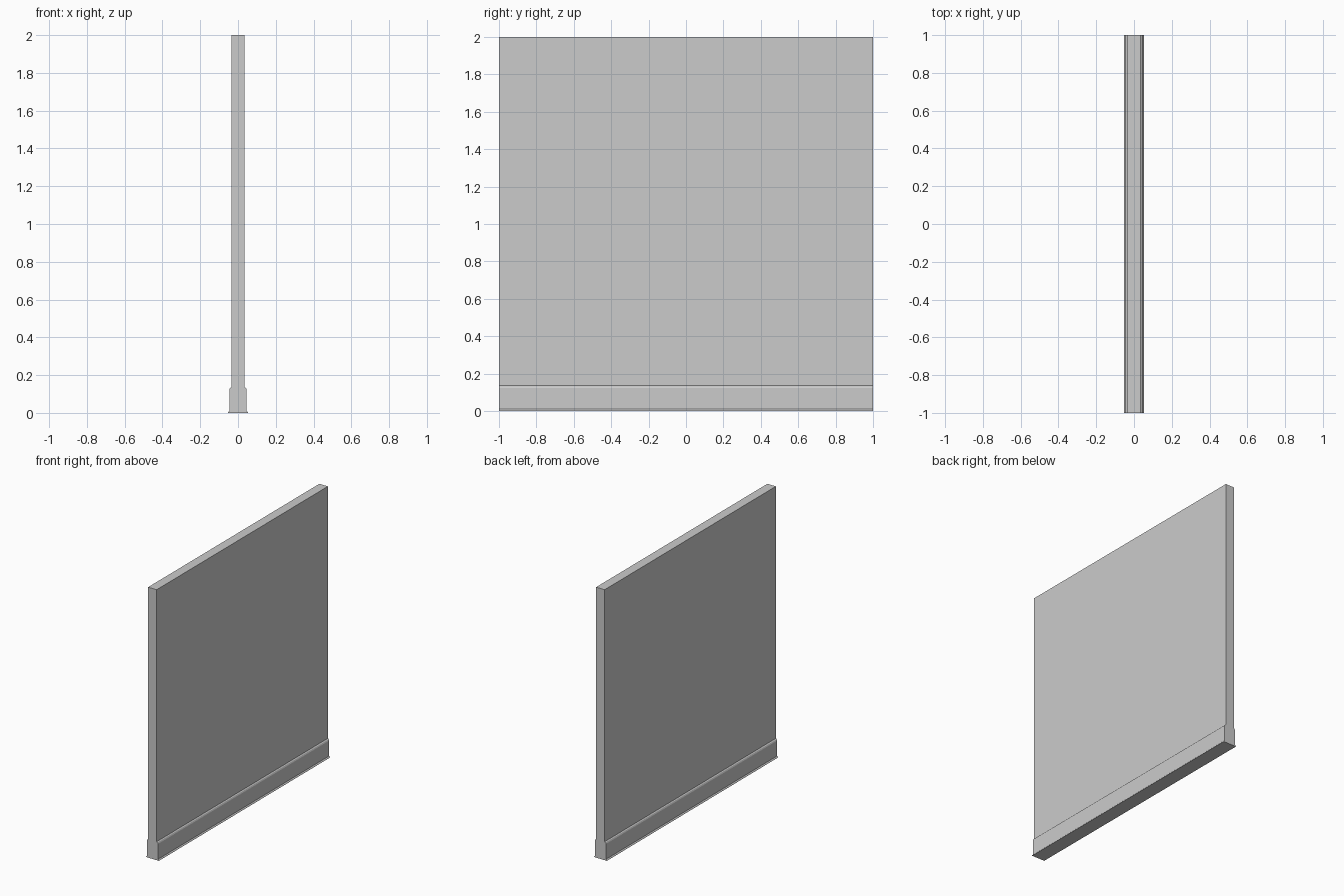
import bpy, bmesh

if "Cube" in bpy.data.objects:
    bpy.data.objects.remove(bpy.data.objects["Cube"])

HALF = 1.0      # half length along y
WALL = 0.035    # half wall thickness


def extrude_profile(name, points):
    """Extrude a closed x-z profile along the full length in y."""
    bm = bmesh.new()
    face = bm.faces.new([bm.verts.new((x, -HALF, z)) for x, z in points])
    new = bmesh.ops.extrude_face_region(bm, geom=[face])["geom"]
    verts = [g for g in new if isinstance(g, bmesh.types.BMVert)]
    bmesh.ops.translate(bm, verts=verts, vec=(0, 2 * HALF, 0))
    bmesh.ops.recalc_face_normals(bm, faces=bm.faces)
    mesh = bpy.data.meshes.new(name)
    bm.to_mesh(mesh)
    bm.free()
    obj = bpy.data.objects.new(name, mesh)
    bpy.context.collection.objects.link(obj)
    return obj


# Wall panel
extrude_profile("wall_panel", [(-WALL, 0), (WALL, 0), (WALL, 2), (-WALL, 2)])

# Skirting board on both faces: small toe, flat board, bevelled top
skirting = [(WALL, 0), (0.053, 0), (0.052, 0.004), (0.046, 0.01),
            (0.046, 0.123), (0.042, 0.132), (WALL, 0.137)]
for side, name in ((1, "skirting_right"), (-1, "skirting_left")):
    extrude_profile(name, [(side * x, z) for x, z in skirting])
